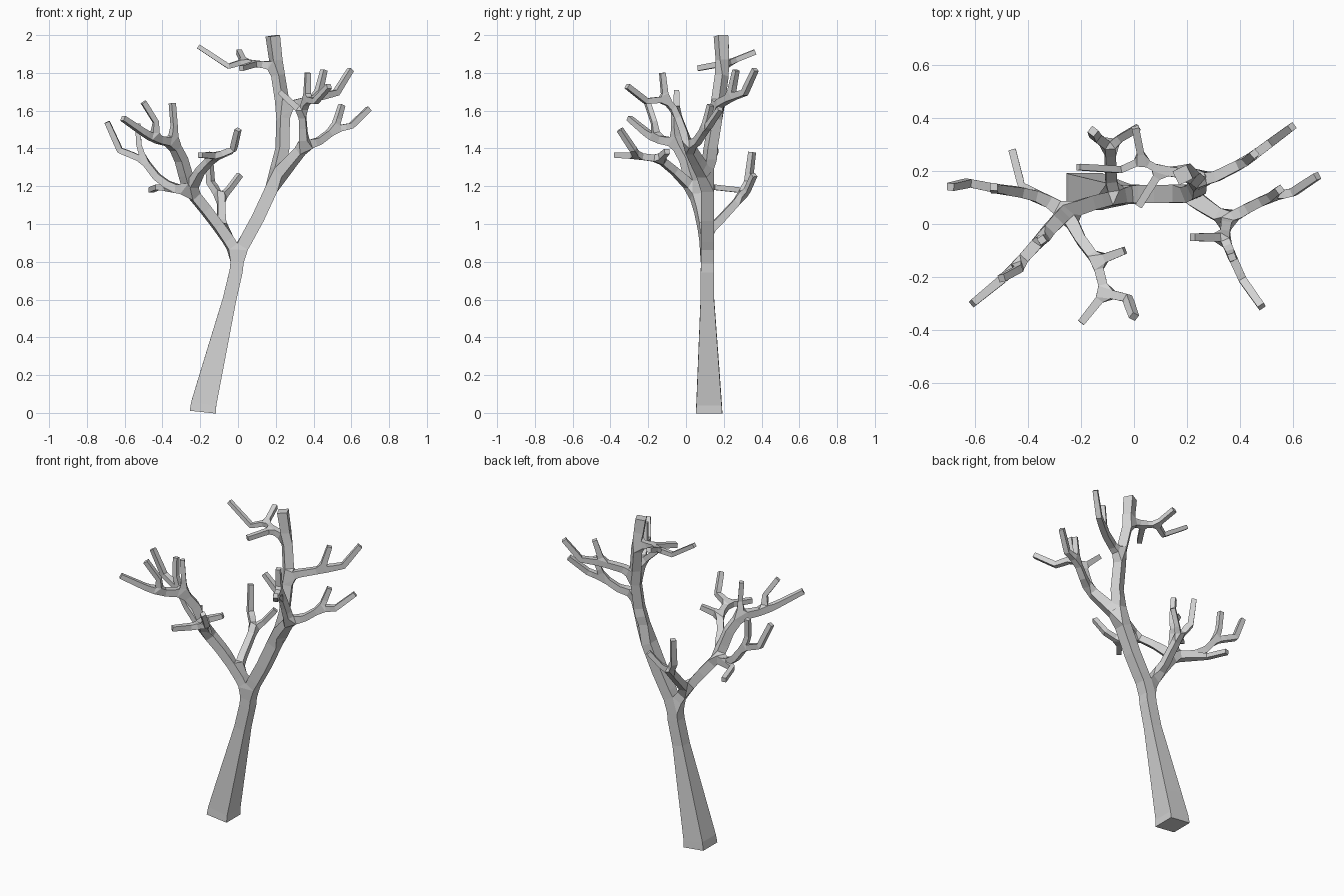
import bpy

# Remove the default object
default_cube = bpy.data.objects.get("Cube")
if default_cube:
    bpy.data.objects.remove(default_cube, do_unlink=True)

# Bark material
bark_grey = bpy.data.materials.new("bark_grey")
bark_grey.use_nodes = True
bark_colour = (0.65, 0.65, 0.65, 1.0)
bark_grey.diffuse_color = bark_colour
for node in bark_grey.node_tree.nodes:
    if node.type == 'BSDF_PRINCIPLED':
        node.inputs["Base Color"].default_value = bark_colour

# The tree is a skeleton of joints and bones that gets a square skin
joints, bones, radii = [], [], []


def grow(parent, points, start_radius, end_radius):
    """Add a chain of joints to a parent joint, tapering along its length."""
    chain = []
    last = max(len(points) - 1, 1)
    for step, point in enumerate(points):
        index = len(joints)
        joints.append(point)
        radii.append(start_radius + (end_radius - start_radius) * step / last)
        if parent is not None:
            bones.append((parent, index))
        parent = index
        chain.append(index)
    return chain


TWIG = 0.014


def twig(parent, *points):
    """Add a thin side shoot of even thickness."""
    return grow(parent, points, TWIG, TWIG)


# Trunk: wide level foot, slim neck, main fork
foot = grow(None, [(-.186, .122, .004), (-.181, .122, .05)], .07, .067)
neck = grow(foot[-1], [(-.045, .113, .6), (-.01, .113, .75), (0, .113, .84)], .036, .034)
fork = neck[-1]

# Right limb up to its own fork
right_limb = grow(fork, [(.045, .113, .92), (.105, .113, 1.03), (.2, .115, 1.235)], .034, .034)
shoulder = right_limb[-1]

# Leader: the tall upper stem
leader = grow(shoulder, [(.235, .13, 1.4), (.24, .165, 1.61), (.205, .195, 1.83)], .028, .026)
grow(leader[-1], [(.184, .185, 1.996)], .029, .029)

# Back branch of the leader
back_branch = grow(leader[1], [(.31, .18, 1.64), (.42, .235, 1.67),
                               (.52, .31, 1.695), (.597, .367, 1.818)], .02, TWIG)
twig(back_branch[1], (.455, .265, 1.815))

# Crown branch reaching across the top
crown_branch = grow(leader[-1], [(.1, .2, 1.85), (.03, .24, 1.86),
                                 (-.05, .205, 1.835), (-.21, .215, 1.94)], .015, .012)
twig(crown_branch[0], (.018, .068, 1.825))
twig(crown_branch[1], (.005, .365, 1.91))

# Outer branch of the right limb
elbow = grow(shoulder, [(.28, .06, 1.33), (.35, .015, 1.41)], .028, .023)[-1]
outer_branch = grow(elbow, [(.43, .06, 1.44), (.51, .1, 1.5),
                            (.6, .12, 1.52), (.692, .181, 1.61)], .019, TWIG)
twig(outer_branch[1], (.55, .13, 1.63))

# Front branch of the right limb
front_branch = grow(elbow, [(.345, -.02, 1.51), (.34, -.05, 1.59), (.365, -.11, 1.66),
                            (.41, -.21, 1.65), (.482, -.312, 1.73)], .019, TWIG)
twig(front_branch[1], (.22, -.05, 1.7))
twig(front_branch[2], (.37, -.125, 1.8))

# Left limb up to the knot where it splits
left_limb = grow(fork, [(-.075, .1, .95), (-.17, .075, 1.075), (-.255, .045, 1.18)], .026, .028)
knot = left_limb[-1]

# Low back branch on the left limb
low_branch = grow(left_limb[0], [(-.087, .17, 1.01), (-.09, .29, 1.14),
                                 (-.145, .33, 1.22), (-.155, .35, 1.38)], .021, .015)
twig(low_branch[1], (-.05, .325, 1.18), (.01, .36, 1.26))

# Far left branch
far_branch = grow(knot, [(-.35, .1, 1.19), (-.43, .12, 1.25), (-.5, .13, 1.34),
                         (-.625, .155, 1.39), (-.693, .14, 1.54)], .021, TWIG)
twig(far_branch[0], (-.425, .145, 1.195), (-.46, .28, 1.18))
twig(far_branch[2], (-.525, .13, 1.42), (-.53, .14, 1.53))

# Upright left branch
upright_branch = grow(knot, [(-.3, 0, 1.34), (-.345, -.05, 1.43), (-.44, -.155, 1.45),
                             (-.5, -.21, 1.485), (-.61, -.3, 1.56)], .026, TWIG)
twig(upright_branch[1], (-.338, -.06, 1.52), (-.348, -.06, 1.64))
twig(upright_branch[2], (-.435, -.17, 1.54), (-.5, -.205, 1.645))

# Inner left branch, reaching forward
inner_branch = grow(knot, [(-.2, -.06, 1.28), (-.14, -.14, 1.345), (-.11, -.26, 1.36),
                           (-.025, -.28, 1.395), (0, -.35, 1.5)], .02, TWIG)
twig(inner_branch[1], (-.035, -.1, 1.385))
twig(inner_branch[2], (-.2, -.373, 1.365))

# Build the skeleton object
mesh = bpy.data.meshes.new("tree")
mesh.from_pydata(joints, bones, [])
mesh.materials.append(bark_grey)
tree = bpy.data.objects.new("tree", mesh)
bpy.context.scene.collection.objects.link(tree)

# Wrap it in a faceted four-sided skin
skin = tree.modifiers.new("bark_skin", 'SKIN')
skin.use_smooth_shade = False
skin.use_x_symmetry = False
skin.branch_smoothing = 0.0
for index, joint in enumerate(mesh.skin_vertices[0].data):
    joint.radius = (radii[index], radii[index])
    joint.use_root = index == foot[0]
